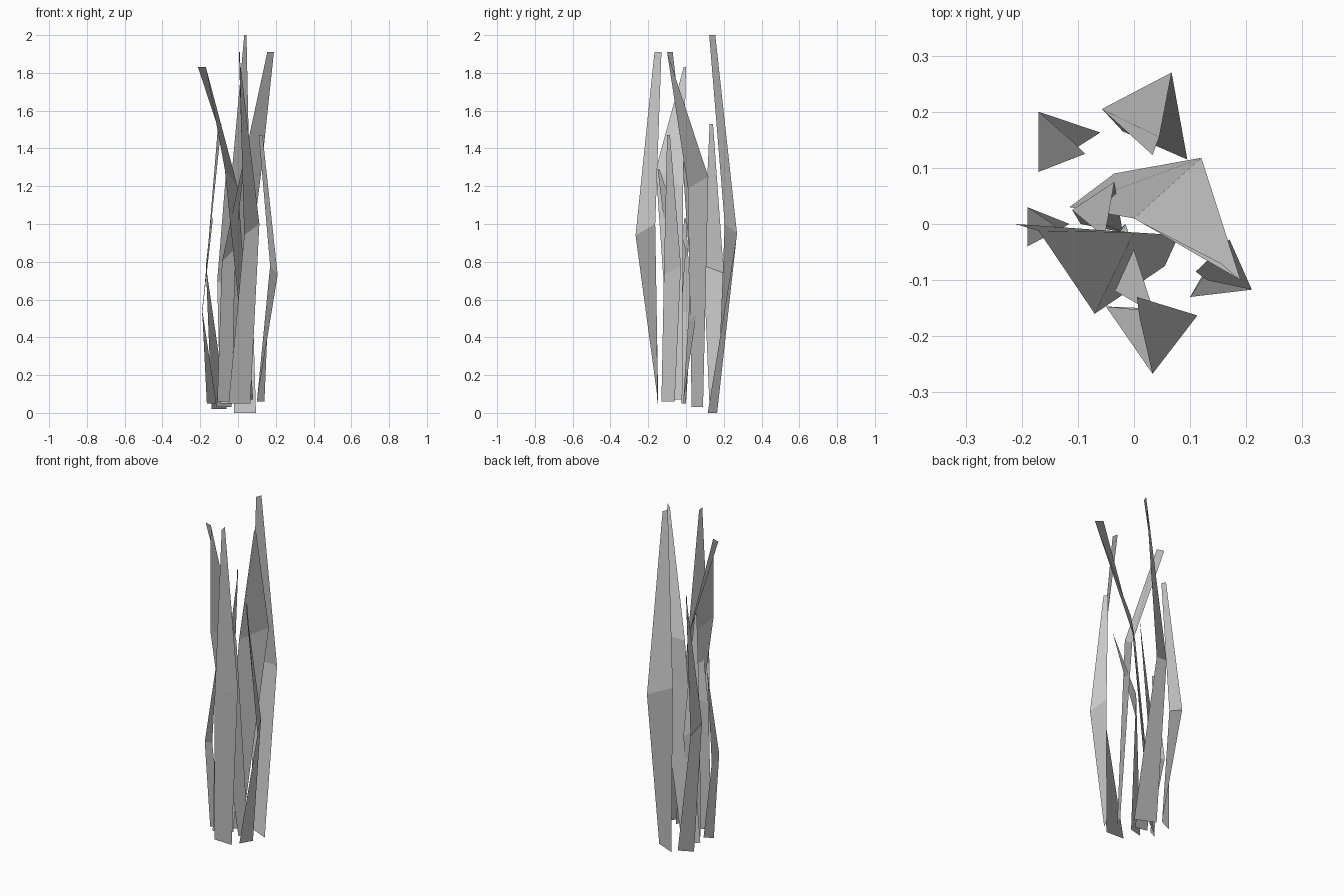
import bpy
import bmesh
from mathutils import Vector

cube = bpy.data.objects.get("Cube")
if cube:
    bpy.data.objects.remove(cube, do_unlink=True)

# Single neutral colour
grey = bpy.data.materials.new("neutral_grey")
grey.use_nodes = True
colour = (0.6, 0.6, 0.6, 1)
grey.diffuse_color = colour
bsdf = grey.node_tree.nodes["Principled BSDF"]
bsdf.inputs["Base Color"].default_value = colour
bsdf.inputs["Roughness"].default_value = 0.9


def edge(start, end, height, rise=0):
    """Cross edge of a blade, with its end raised above its start."""
    return Vector((*start, height)), Vector((*end, height + rise))


def blade(name, foot, bend, tip):
    """Two-section strip joining a foot edge, a bent middle edge and a tip edge."""
    bm = bmesh.new()
    rows = [[bm.verts.new(point) for point in row] for row in (foot, bend, tip)]
    for (low_start, low_end), (high_start, high_end) in zip(rows, rows[1:]):
        bm.faces.new((low_start, low_end, high_end, high_start))
    mesh = bpy.data.meshes.new(name)
    bm.to_mesh(mesh)
    bm.free()
    mesh.materials.append(grey)
    obj = bpy.data.objects.new(name, mesh)
    bpy.context.collection.objects.link(obj)


# Tall outer blades
blade("back_blade",
      foot=edge(start=(-.02, .165), end=(.095, .115), height=0),
      bend=edge(start=(-.057, .205), end=(.067, .27), height=1, rise=-.05),
      tip=edge(start=(.033, .123), end=(.045, .155), height=2))
blade("front_blade",
      foot=edge(start=(-.05, -.147), end=(.065, -.152), height=.05),
      bend=edge(start=(.033, -.267), end=(.113, -.163), height=.94, rise=.06),
      tip=edge(start=(.01, -.167), end=(.005, -.13), height=1.91))
blade("left_leaning_blade",
      foot=edge(start=(-.115, .03), end=(-.035, .09), height=.03),
      bend=edge(start=(0, .01), end=(.12, .118), height=1.19, rise=.06),
      tip=edge(start=(.155, -.07), end=(.19, -.1), height=1.91))
blade("right_leaning_blade",
      foot=edge(start=(.055, -.075), end=(.08, -.02), height=.07),
      bend=edge(start=(-.07, -.16), end=(0, -.015), height=1.29, rise=-.1),
      tip=edge(start=(-.17, -.012), end=(-.212, 0), height=1.83))

# Medium blades
blade("left_blade",
      foot=edge(start=(.1, -.13), end=(.14, -.06), height=.06),
      bend=edge(start=(.21, -.117), end=(.17, -.027), height=.73, rise=.05),
      tip=edge(start=(.13, -.1), end=(.11, -.085), height=1.47))
blade("back_right_blade",
      foot=edge(start=(-.06, .163), end=(-.14, .125), height=.02),
      bend=edge(start=(-.17, .2), end=(-.17, .093), height=.74, rise=.04),
      tip=edge(start=(-.105, .143), end=(-.087, .125), height=1.53))

# Short inner blades
blade("right_blade",
      foot=edge(start=(-.115, 0), end=(-.165, -.025), height=.05),
      bend=edge(start=(-.19, .03), end=(-.19, -.04), height=.52, rise=.03),
      tip=edge(start=(-.145, 0), end=(-.133, -.01), height=1.03))
blade("centre_blade",
      foot=edge(start=(-.02, -.015), end=(-.095, 0), height=.05),
      bend=edge(start=(-.035, .075), end=(-.11, .025), height=.66, rise=.04),
      tip=edge(start=(-.05, -.01), end=(-.057, -.02), height=1.35))
blade("inner_front_blade",
      foot=edge(start=(-.11, -.08), end=(-.03, -.06), height=.06),
      bend=edge(start=(-.085, -.09), end=(-.015, 0), height=.8, rise=.07),
      tip=edge(start=(.02, -.15), end=(.03, -.14), height=1.29))
